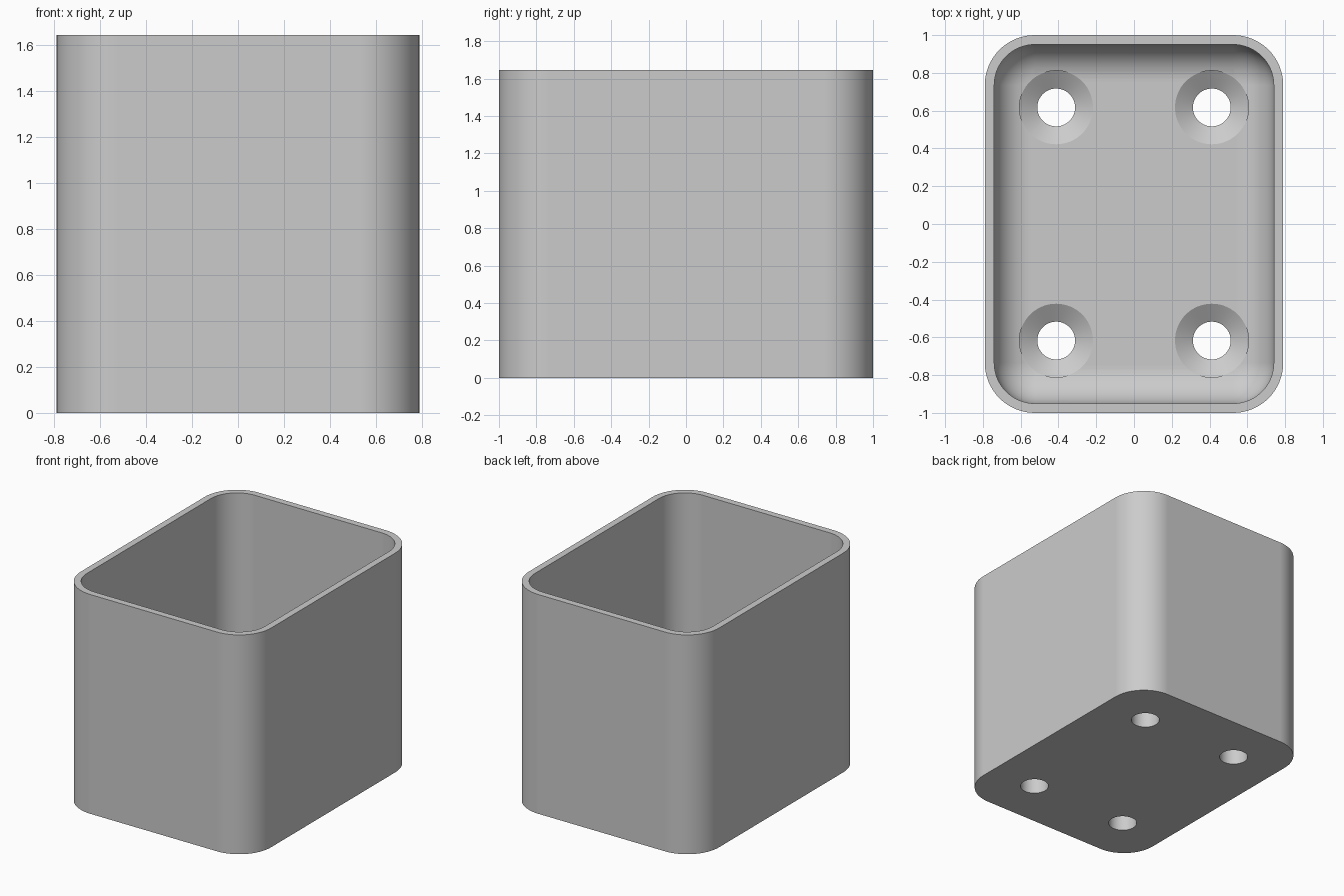
import bpy, bmesh, math

if "Cube" in bpy.data.objects:
    bpy.data.objects.remove(bpy.data.objects["Cube"], do_unlink=True)

HALF_X, HALF_Y, HEIGHT = 0.79, 1.0, 1.645
WALL, FLOOR = 0.05, 0.2
CORNER, FILLET = 0.265, 0.2
HOLE_X, HOLE_Y, HOLE_R, SINK_R, SINK_DEPTH = 0.412, 0.617, 0.1, 0.195, 0.06
SEGMENTS = 16

grey = bpy.data.materials.new("plain grey")
grey.use_nodes = True
colour = (0.6, 0.6, 0.6, 1)
grey.diffuse_color = colour
grey.node_tree.nodes["Principled BSDF"].inputs["Base Color"].default_value = colour


def rounded_ring(bm, inset, z):
    """Rounded rectangle of vertices, inset from the outer outline."""
    r = max(CORNER - inset, 0.01)
    cx, cy = HALF_X - inset - r, HALF_Y - inset - r
    ring = []
    for quarter, (sx, sy) in enumerate(((1, 1), (-1, 1), (-1, -1), (1, -1))):
        for i in range(SEGMENTS + 1):
            a = (quarter + i / SEGMENTS) * math.pi / 2
            ring.append(bm.verts.new((sx * cx + r * math.cos(a), sy * cy + r * math.sin(a), z)))
    return ring


def circle_ring(bm, x, y, r, z, count=64):
    return [bm.verts.new((x + r * math.cos(math.tau * i / count),
                          y + r * math.sin(math.tau * i / count), z)) for i in range(count)]


def loft(bm, rings):
    """Join rings into a closed solid with a cap at each end."""
    for a, b in zip(rings, rings[1:]):
        for i in range(len(a)):
            j = (i + 1) % len(a)
            bm.faces.new((a[i], a[j], b[j], b[i]))
    bm.faces.new(rings[0][::-1])
    bm.faces.new(rings[-1])


def finish(bm, name):
    bmesh.ops.recalc_face_normals(bm, faces=bm.faces)
    mesh = bpy.data.meshes.new(name)
    bm.to_mesh(mesh)
    bm.free()
    obj = bpy.data.objects.new(name, mesh)
    bpy.context.collection.objects.link(obj)
    return obj


# Open box: outer wall, rim, inner wall, then a rounded transition to the floor
bm = bmesh.new()
rings = [rounded_ring(bm, 0, 0), rounded_ring(bm, 0, HEIGHT), rounded_ring(bm, WALL, HEIGHT)]
for i in range(SEGMENTS + 1):
    a = i / SEGMENTS * math.pi / 2
    rings.append(rounded_ring(bm, WALL + FILLET * (1 - math.cos(a)),
                              FLOOR + FILLET * (1 - math.sin(a))))
loft(bm, rings)
box = finish(bm, "open_box")
box.data.materials.append(grey)

# Four countersunk screw holes
bm = bmesh.new()
profile = ((HOLE_R, -0.1), (HOLE_R, FLOOR - SINK_DEPTH), (SINK_R, FLOOR), (SINK_R, FLOOR + 0.3))
for x in (-HOLE_X, HOLE_X):
    for y in (-HOLE_Y, HOLE_Y):
        loft(bm, [circle_ring(bm, x, y, r, z) for r, z in profile])
cutter = finish(bm, "screw_hole_cutter")
cutter.data.materials.append(grey)
cutter.hide_render = True

# Cut the holes and discard the cutter
bpy.ops.object.select_all(action="DESELECT")
box.select_set(True)
bpy.context.view_layer.objects.active = box
cut = box.modifiers.new("screw holes", "BOOLEAN")
cut.operation = "DIFFERENCE"
cut.solver = "EXACT"
cut.object = cutter
bpy.ops.object.modifier_apply(modifier=cut.name)
bpy.data.objects.remove(cutter, do_unlink=True)

# Smooth rounded surfaces, crisp rims, flat panels
bpy.ops.object.shade_smooth_by_angle(angle=math.radians(30))
normals = box.modifiers.new("flat panels", "WEIGHTED_NORMAL")
normals.keep_sharp = True
